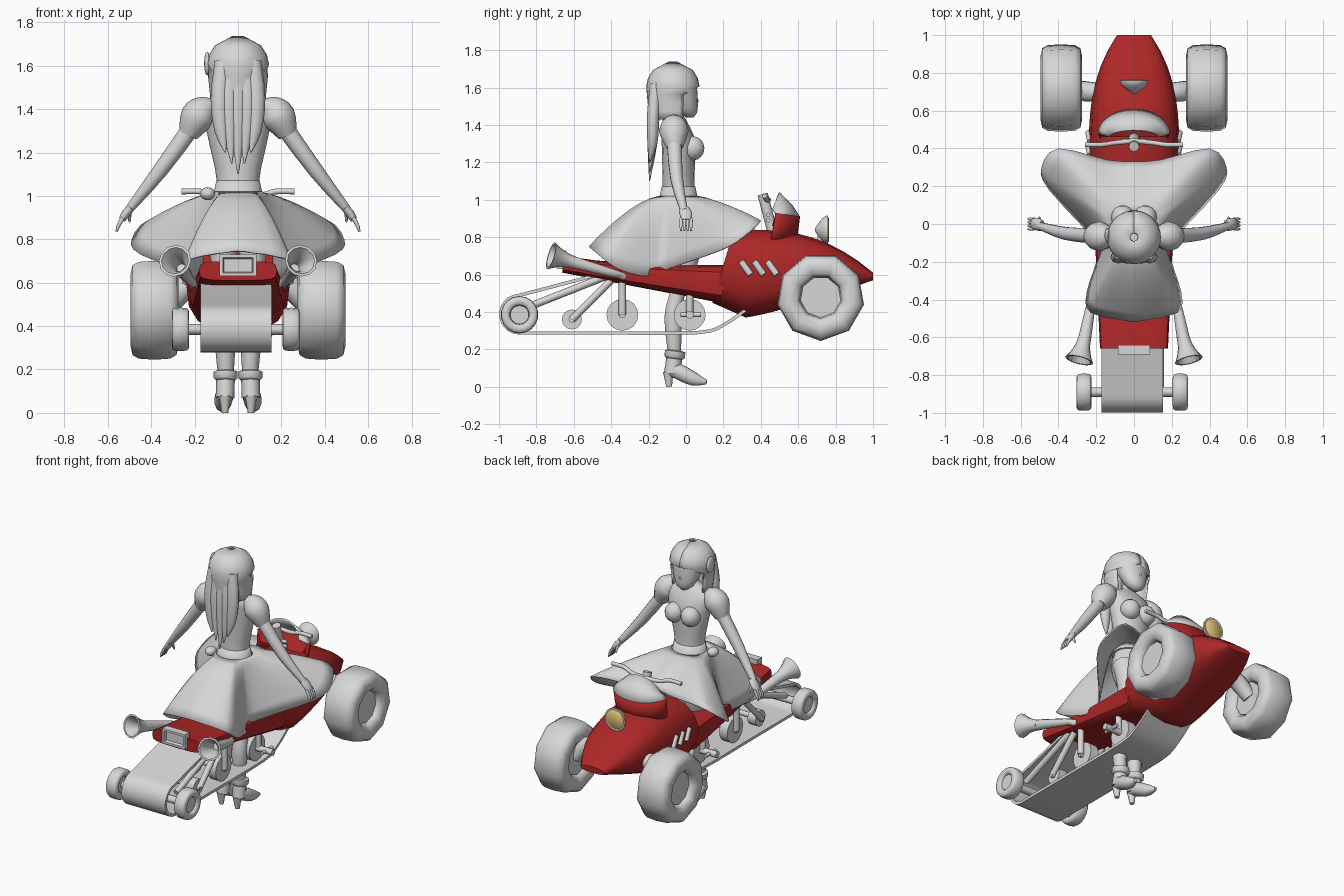
import bpy, bmesh, math
from mathutils import Vector

if "Cube" in bpy.data.objects:
    bpy.data.objects.remove(bpy.data.objects["Cube"])


def material(name, red, green, blue):
    mat = bpy.data.materials.new(name)
    mat.use_nodes = True
    mat.diffuse_color = (red, green, blue, 1)
    mat.node_tree.nodes["Principled BSDF"].inputs["Base Color"].default_value = (red, green, blue, 1)
    return mat


GREY = material("light grey", .68, .68, .68)
RED = material("dark red", .42, .02, .02)
YELLOW = material("lamp yellow", .9, .66, .22)


def loft(name, rings, mat=GREY, closed=True, cap=True, sharp=50, mirror=False, thick=0):
    """Skin a list of equal point rings; mirror adds the copy on the other side."""
    bm = bmesh.new()
    verts = [[bm.verts.new(point) for point in ring] for ring in rings]
    count = len(verts[0])
    for lower, upper in zip(verts, verts[1:]):
        for i in range(count if closed else count - 1):
            j = (i + 1) % count
            bm.faces.new((lower[i], lower[j], upper[j], upper[i]))
    if cap and closed:
        bm.faces.new(verts[0][::-1])
        bm.faces.new(verts[-1])
    bmesh.ops.recalc_face_normals(bm, faces=bm.faces[:])
    mesh = bpy.data.meshes.new(name)
    bm.to_mesh(mesh)
    bm.free()
    mesh.materials.append(mat)
    mesh.shade_smooth()
    mesh.set_sharp_from_angle(angle=math.radians(sharp))
    obj = bpy.data.objects.new(name, mesh)
    bpy.context.collection.objects.link(obj)
    if thick:
        obj.modifiers.new("thickness", "SOLIDIFY").thickness = thick
    if mirror:
        obj.modifiers.new("mirror", "MIRROR").use_mirror_merge = False
    return obj


def circle(centre, u, v, sides, turn=0):
    angles = [turn + math.tau * i / sides for i in range(sides)]
    return [centre + u * math.cos(a) + v * math.sin(a) for a in angles]


def spline(points, steps=3):
    """Smooth curve through the points, whatever their dimension."""
    points = [Vector(p) for p in points]
    last, result = len(points) - 1, []
    for i in range(last):
        before, start, end, after = (points[max(0, min(last, i + k))] for k in (-1, 0, 1, 2))
        for step in range(steps):
            t = step / steps
            bend = (end - before) * (t * (1 - t) ** 2) - (after - start) * (t * t * (1 - t))
            blend = t * t * (3 - 2 * t)
            result.append(start.lerp(end, blend) + bend / 2)
    return result + [points[-1]]


def tube(name, points, sides=10, flat=1, steps=3, mirror=False):
    """Round or flattened tube through points given as x, y, z, radius."""
    path = spline(points, steps)
    rings = []
    for i, point in enumerate(path):
        along = (path[min(i + 1, len(path) - 1)] - path[max(i - 1, 0)]).xyz.normalized()
        guide = Vector((0, 1, 0)) if abs(along.y) < .8 else Vector((0, 0, 1))
        u = along.cross(guide).normalized()
        rings.append(circle(point.xyz, u * point.w, u.cross(along) * point.w * flat, sides))
    return loft(name, rings, sharp=60, mirror=mirror)


def rod(name, start, end, radius, mirror=False):
    return tube(name, [(*start, radius), (*end, radius)], sides=8, steps=1, mirror=mirror)


def spin(name, centre, axis, profile, mat=GREY, sides=16, turn=0, mirror=False):
    """Turn a profile of (along, radius) pairs about an axis."""
    centre, axis = Vector(centre), Vector(axis).normalized()
    v = axis.cross(Vector((0, 0, 1))).normalized()
    u = v.cross(axis)
    rings = [circle(centre + axis * a, u * r, v * r, sides, turn) for a, r in profile]
    return loft(name, rings, mat, mirror=mirror)


def power(value, exponent):
    return math.copysign(abs(value) ** exponent, value)


def wheel(name, centre, half_width, radius, bore, sides, turn=0):
    """Rounded tyre with a sunken hub, on both sides."""
    middle, depth = (radius + bore) / 2, (radius - bore) / 2
    angles = [math.tau * i / 12 for i in range(13)]
    tyre = [(half_width * power(math.sin(a), .6), middle - depth * power(math.cos(a), .6)) for a in angles]
    hub = [(-half_width * .7, bore), (half_width * .6, bore)]
    return [spin(name + part, centre, (1, 0, 0), shape, sides=sides, turn=turn, mirror=True)
            for part, shape in (("_tyres", tyre), ("_hubs", hub))]


def ball(name, centre, size, mirror=False):
    centre, rings = Vector(centre), []
    for i in range(9):
        a = math.pi * (i + .2) / 8.4
        across = math.sin(a)
        rings.append(circle(centre + Vector((0, 0, size[2] * math.cos(a))),
                            Vector((size[0] * across, 0, 0)), Vector((0, size[1] * across, 0)), 14))
    return loft(name, rings, sharp=80, mirror=mirror)


def body_section(y, lean, width, top, bottom, exponent):
    """Rounded cross-section of the bodywork; lean moves its top forward."""
    ring = []
    for i in range(16):
        a = math.tau * i / 16
        up = (1 + power(math.sin(a), exponent)) / 2
        ring.append((width * power(math.cos(a), exponent), y + lean * up, bottom + (top - bottom) * up))
    return ring


# Red bodywork
nose = [body_section(.14, .11, .23, .82, .45, .75)]
for i in range(9):
    t = i / 8
    nose.append(body_section(.32 + .68 * t, .04 * (1 - t), .24 - .15 * t ** 3,
                             .84 - .23 * t ** 2.4, .37 + .2 * t ** 1.2, .75))
loft("front_body", nose, RED, sharp=40)
tail = []
for i in range(6):
    t = i / 5
    tail.append(body_section(.18 - .84 * t, .06 * (1 - t), .22 - .04 * t,
                             .65 + .05 * t ** 3, .45 + .16 * t, .5))
loft("rear_body", tail, RED, sharp=40)


# Cowl and windscreen
def arc(width, y, depth, z, rise):
    angles = [math.pi * i / 16 for i in range(17)]
    return [(width * math.cos(a), y + depth * math.sin(a), z + rise * math.sin(a)) for a in angles]


rim = arc(.19, .48, .13, .93, -.02)
loft("cowl", [arc(.18, .45, .14, .76, 0), rim], RED, closed=False, thick=.01)
loft("cowl_inside", [rim, arc(.16, .46, 0, .86, 0)], RED, closed=False)
loft("windscreen", [rim, arc(.17, .47, .1, .94, .03), arc(.13, .46, .04, .95, .09)], closed=False, thick=.01)

# Headlamp, handlebar and tail lamp
bowl = [(.07 * i / 8, .008 + .068 * math.sin(math.pi * i / 16)) for i in range(9)]
spin("headlamp_shell", (0, .69, .84), (0, 1, 0), bowl)
spin("headlamp_lens", (0, .76, .84), (0, 1, 0), [(0, .065), (.005, .06)], YELLOW)
rod("headlamp_stalk", (0, .71, .74), (0, .72, .82), .015)
tube("handlebar", [(0, .44, 1, .014), (.1, .43, 1, .013), (.17, .42, 1.02, .013), (.26, .42, 1.02, .013)],
     mirror=True)
rod("steering_post", (0, .41, 1.03), (0, .47, .8), .028)
for z in (.89, .92):
    rod("steering_clamp", (-.06, .44, z), (.06, .44, z), .012)
frame = []
for y, inset in ((-.64, 0), (-.69, 0), (-.69, .015), (-.67, .02)):
    frame.append([(x * (.085 - inset), y, .68 + z * (.05 - inset))
                  for x, z in ((1, 1), (-1, 1), (-1, -1), (1, -1))])
loft("tail_lamp", frame)

# Wheels and axles
wheel("front", (.385, .72, .48), .11, .235, .11, sides=9, turn=math.pi)
for part in wheel("rear", (.255, -.89, .385), .04, .1, .05, sides=18):
    part.location.x = -.01
tube("front_axle", [(.15, .7, .6, .045), (.24, .7, .58, .055), (.32, .72, .49, .045)], mirror=True)
rod("rear_axle", (-.28, -.89, .385), (.26, -.89, .385), .025)

# Side vents and flared exhausts
for i in range(3):
    y = .32 + .07 * i
    rod("side_vent", (.23, y - .025, .67), (.24, y + .025, .6), .018, mirror=True)
tube("exhaust_pipe", [(.18, -.33, .59, .02), (.22, -.4, .61, .023), (.26, -.6, .665, .034)], mirror=True)
flare = [(.13 * i / 5, .034 + .042 * (i / 5) ** 2) for i in range(6)]
lining = [(along, radius - .012) for along, radius in reversed(flare)]
spin("exhaust_horn", (.26, -.6, .665), (.25, -1, .3), flare + lining, sides=12, mirror=True)

# Track suspension
for y, z, radius in ((-.61, .36, .053), (-.34, .385, .085), (.02, .385, .085)):
    spin("road_wheel", (.1, y, z), (1, 0, 0), [(-.03, radius), (.03, radius)], mirror=True)
    rod("road_axle", (-.15, y, z), (.15, y, z), .018)
    rod("track_strut", (.14, y, z), (.14, max(y, -.4), .57), .02, mirror=True)
rod("long_strut", (.14, -.86, .42), (.14, -.43, .59), .02, mirror=True)
rod("foot_peg", (.12, .02, .385), (.25, .02, .385), .022, mirror=True)
rod("foot_peg_bar", (.2, -.03, .385), (.2, .08, .385), .012, mirror=True)

# Track belt: a wide thin band round the rear axle
path = spline([(0, .33, .42), (0, .2, .33), (0, .06, .29), (0, -.4, .288)])
for i in range(12):
    a = math.pi * i / 11.2
    path.append(Vector((0, -.89 - .1 * math.sin(a), .388 - .1 * math.cos(a))))
path.append(Vector((0, -.43, .61)))
belt = []
for i, point in enumerate(path):
    along = (path[min(i + 1, len(path) - 1)] - path[max(i - 1, 0)]).normalized()
    offset = along.cross(Vector((1, 0, 0))) * .009
    left, right = Vector((.154, 0, 0)), Vector((-.172, 0, 0))
    belt.append([point + right + offset, point + left + offset, point + left - offset, point + right - offset])
loft("track_belt", belt)


# Rider torso, neck and face
def stack(name, rows, steps=3):
    """Horizontal ellipses given as height, y, half width, half depth."""
    rings = [circle(Vector((0, y, z)), Vector((width, 0, 0)), Vector((0, depth, 0)), 16)
             for z, y, width, depth in spline(rows, steps)]
    return loft(name, rings, sharp=80)


stack("torso", [(.78, -.02, .1, .09), (.9, -.03, .13, .11), (1.05, -.04, .095, .085), (1.3, -.04, .145, .09),
                (1.41, -.06, .15, .07), (1.47, -.06, .045, .04), (1.54, -.04, .04, .04)])
stack("waistband", [(1, -.04, .115, .105), (1.07, -.04, .1, .09)], steps=1)
ball("waist_bow", (-.14, -.09, 1.01), (.035, .04, .03))
ball("bust", (.06, .035, 1.275), (.062, .065, .065), mirror=True)
levels = [(i / 8, math.sqrt(i / 8)) for i in range(9)]
stack("face", [(1.44 + .2 * t, .02 - .06 * t, .02 + .1 * root, .02 + .075 * root) for t, root in levels], steps=1)
ball("nose", (0, .05, 1.53), (.01, .018, .014))

# Hair: a cap open at the face, and long tapering locks behind
cap = []
for i in range(8):
    z = 1.738 - .044 * i
    above = max(z - 1.6, 0) / .14
    radius = .143 * math.sqrt(1 - above ** 2) - .1 * max(1.6 - z, 0)
    reach = math.pi if z > 1.6 else 2
    angles = [reach * (k / 12 - 1) for k in range(25)]
    cap.append([(radius * math.sin(a), -.07 - radius * math.cos(a), z) for a in angles])
loft("hair_cap", cap, closed=False, thick=.01, sharp=70)
for i in range(-2, 3):
    x, low = .042 * i, 1.1 + .05 * abs(i)
    tube("back_lock", [(x * .8, -.16, 1.62, .04), (x, -.175, 1.45, .042), (x * .9, -.18, 1.3, .033),
                       (x * .7, -.195, low, .003)], sides=8, flat=.8)
ball("ear_ornament", (-.142, -.06, 1.61), (.014, .04, .055))

# Rider arms and hands
tube("puff_sleeve", [(.11, -.065, 1.42, .03), (.15, -.065, 1.4, .065), (.19, -.065, 1.36, .078),
                     (.23, -.06, 1.28, .045)], sides=12, mirror=True)
tube("arm", [(.19, -.065, 1.35, .042), (.36, -.05, 1.115, .035), (.5, -.01, .94, .02)], mirror=True)
tube("palm", [(.49, -.01, .95, .018), (.515, 0, .92, .02), (.535, 0, .89, .016)], flat=1.7, mirror=True)
for i in range(4):
    y = .018 * (i - 1.5)
    tube("finger", [(.53, y, .9, .01), (.55, y, .865, .009), (.56, y, .835, .005)], sides=6, mirror=True)
tube("thumb", [(.5, .01, .93, .012), (.5, .035, .88, .005)], sides=6, mirror=True)

# Rider legs and heeled boots
tube("leg", [(.07, -.01, .9, .075), (.068, .02, .72, .062), (.062, -.04, .52, .042), (.06, -.068, .37, .05),
             (.056, -.06, .16, .035)], mirror=True)
spin("boot_cuff", (.057, -.06, .17), (0, 1, 8), [(-.02, .045), (-.01, .055), (.02, .055), (.025, .04)], mirror=True)
rod("boot_shaft", (.057, -.06, .17), (.06, -.075, .07), .043, mirror=True)
tube("boot_foot", [(.06, -.1, .085, .03), (.062, -.05, .085, .043), (.07, .04, .042, .038),
                   (.08, .11, .025, .012)], mirror=True)
tube("boot_heel", [(.06, -.095, .08, .028), (.06, -.09, 0, .015)], sides=8, mirror=True)

# Skirt draped from the waist to an uneven hem
half = spline([(0, .33, .89), (.14, .34, .87), (.4, .4, .89), (.49, .3, .8), (.45, .18, .73), (.2, -.1, .63),
               (.2, -.2, .59), (.25, -.36, .63), (.23, -.47, .71), (0, -.52, .75)])
hem = half + [Vector((-p.x, p.y, p.z)) for p in half[-2:0:-1]]
drape = []
for i in range(9):
    t, row = i / 8, []
    for p in hem:
        a = math.atan2(p.y + .04, p.x)
        waist = Vector((.115 * math.cos(a), .105 * math.sin(a) - .04, 1.02))
        point = waist.lerp(p, t)
        point.z = waist.z + (p.z - waist.z) * t ** 1.5
        row.append(point)
    drape.append(row)
loft("skirt", drape, cap=False, sharp=80, thick=.008)
